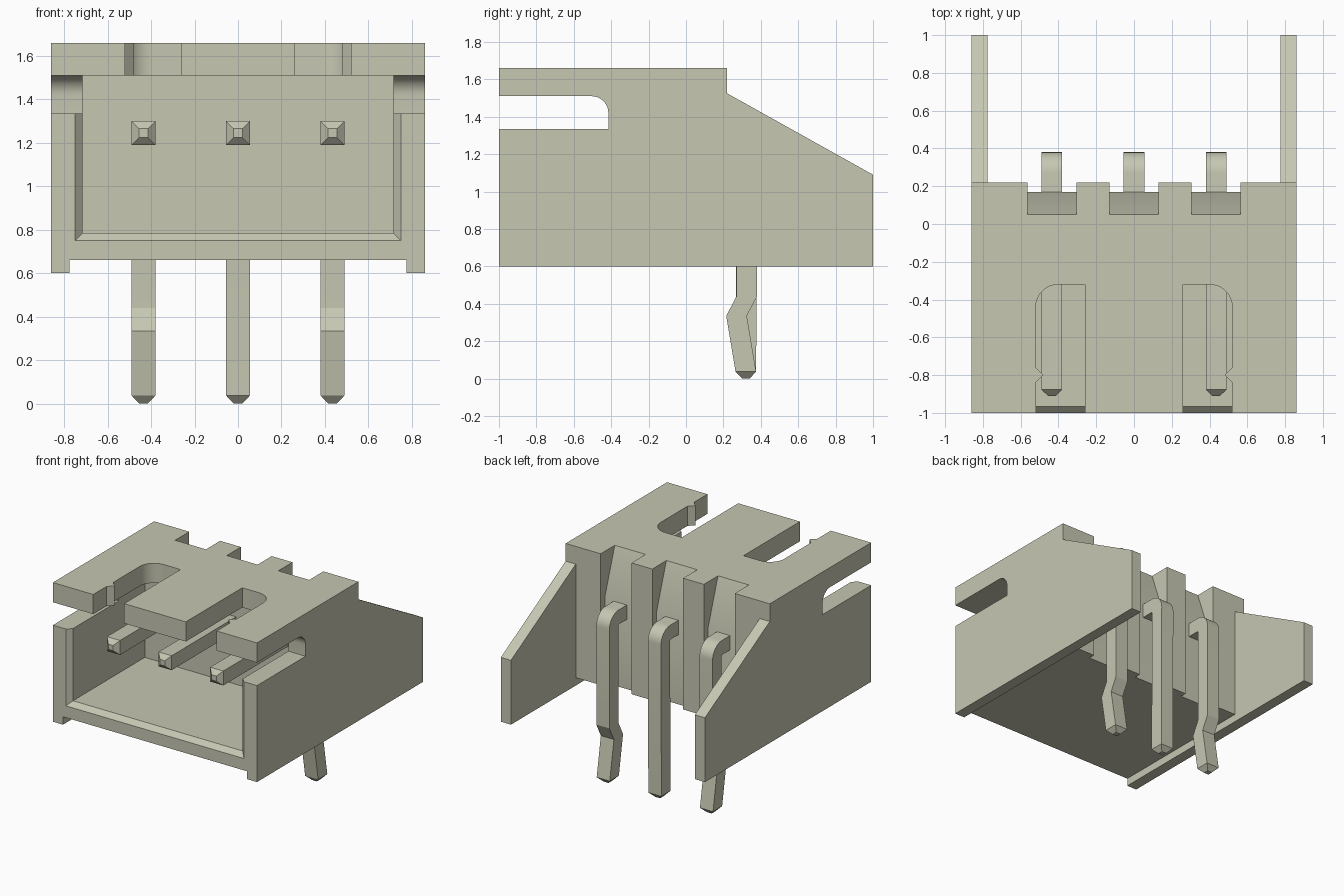
import bpy, bmesh, math

cube = bpy.data.objects.get("Cube")
if cube:
    bpy.data.objects.remove(cube, do_unlink=True)

COLOUR = (0.57, 0.57, 0.45, 1.0)
mat = bpy.data.materials.new("pale stone grey")
mat.use_nodes = True
mat.diffuse_color = COLOUR
mat.node_tree.nodes["Principled BSDF"].inputs["Base Color"].default_value = COLOUR


def loft(name, rings):
    """Closed solid through rings of 3D points with equal counts."""
    bm = bmesh.new()
    loops = [[bm.verts.new(p) for p in ring] for ring in rings]
    n = len(loops[0])
    for a, b in zip(loops, loops[1:]):
        for i in range(n):
            j = (i + 1) % n
            bm.faces.new((a[i], a[j], b[j], b[i]))
    bm.faces.new(loops[0][::-1])
    bm.faces.new(loops[-1])
    bmesh.ops.recalc_face_normals(bm, faces=bm.faces)
    me = bpy.data.meshes.new(name)
    bm.to_mesh(me)
    bm.free()
    me.materials.append(mat)
    ob = bpy.data.objects.new(name, me)
    bpy.context.collection.objects.link(ob)
    return ob


def prism(name, pts, axis, a, b):
    """Extrude a 2D outline along x (points y,z) or z (points x,y)."""
    if axis == "x":
        return loft(name, [[(t, p, q) for p, q in pts] for t in (a, b)])
    return loft(name, [[(p, q, t) for p, q in pts] for t in (a, b)])


def box(name, x0, x1, y0, y1, z0, z1):
    return prism(name, [(x0, y0), (x1, y0), (x1, y1), (x0, y1)], "z", z0, z1)


def arc(cx, cy, r, a0, a1, n=8):
    angles = [math.radians(a0 + (a1 - a0) * i / n) for i in range(n + 1)]
    return [(cx + r * math.cos(t), cy + r * math.sin(t)) for t in angles]


def smooth(ob):
    bpy.ops.object.select_all(action="DESELECT")
    ob.select_set(True)
    bpy.context.view_layer.objects.active = ob
    bpy.ops.object.shade_smooth_by_angle(angle=math.radians(25))


def cut(ob, cutter):
    cutter.hide_render = True
    mod = ob.modifiers.new("cut", "BOOLEAN")
    mod.operation = "DIFFERENCE"
    mod.solver = "EXACT"
    mod.object = cutter
    bpy.context.view_layer.objects.active = ob
    bpy.ops.object.modifier_apply(modifier=mod.name)
    bpy.data.objects.remove(cutter, do_unlink=True)


PIN_X = (-0.435, 0.0, 0.435)

# Housing: the side silhouette at full width, then carved
housing = prism("housing", [(-1, 0.6), (1, 0.6), (1, 1.09), (0.22, 1.525),
                            (0.22, 1.66), (-1, 1.66)], "x", -0.86, 0.86)

# Space under the floor and between the rear wings
cut(housing, box("under_cut", -0.775, 0.775, -1.5, 1.5, 0.3, 0.66))
cut(housing, box("rear_cut", -0.775, 0.775, 0.22, 1.5, 0.4, 2.0))

# Cavity with a chamfered mouth on the sides and floor
cut(housing, loft("cavity", [
    [(-w, y, z), (w, y, z), (w, y, 1.51), (-w, y, 1.51)]
    for y, w, z in ((-1.035, 0.785, 0.715), (-0.965, 0.715, 0.785), (-0.1, 0.715, 0.785))]))

# Slot through both side walls, rounded at its upper inner corner
cut(housing, prism("side_slot", [(-1.2, 1.335), (-0.415, 1.335)]
                   + arc(-0.505, 1.42, 0.09, 0, 90) + [(-1.2, 1.51)], "x", -1.2, 1.2))

# Roof notches, each with a small pointed catch on its outer edge
notch = [(0.26, -1.2), (0.52, -1.2), (0.52, -0.84), (0.48, -0.8), (0.52, -0.76)]
notch += arc(0.40, -0.44, 0.12, 0, 90) + [(0.26, -0.32)]
for s in (-1, 1):
    cut(housing, prism("roof_notch", [(s * x, y) for x, y in notch], "z", 1.4, 1.9))

# Rear pockets behind the pins, with a sloping upper face
pocket = [(0.002, 1.8), (0.4, 1.8), (0.4, 0.5), (0.17, 0.5), (0.17, 1.31)]
for x in PIN_X:
    cut(housing, prism("rear_pocket", pocket, "x", x - 0.13, x + 0.13))
smooth(housing)


def pin(name, x, kinked):
    """Bent square pin, lofted through (inner point, outer point, half width)."""
    h = 0.055
    inner = (0.27, 1.19)
    sec = [((-0.91, 1.225), (-0.91, 1.265), 0.02),
           ((-0.877, 1.19), (-0.877, 1.30), h)]
    sec += [(inner, p, h) for p in arc(0.27, 1.19, 0.11, 90, 0)]
    # Nudge the inner corner into a tiny bend so no edge has zero length
    n = len(sec) - 2
    for i in range(n):
        t = 0.5 * math.pi * i / (n - 1)
        sec[i + 2] = ((0.262 + 0.008 * math.sin(t), 1.182 + 0.008 * math.cos(t)),
                      sec[i + 2][1], h)
    if kinked:
        sec += [((0.27, 0.44), (0.38, 0.44), h), ((0.215, 0.335), (0.325, 0.335), h)]
    sec += [((0.265, 0.037), (0.375, 0.037), h), ((0.30, 0), (0.34, 0), 0.02)]
    rings = [[(x - w, *a), (x + w, *a), (x + w, *b), (x - w, *b)] for a, b, w in sec]
    smooth(loft(name, rings))


# Contact pins: the outer two have kinked legs
for label, x in zip(("right_pin", "middle_pin", "left_pin"), PIN_X):
    pin(label, x, x != 0)
